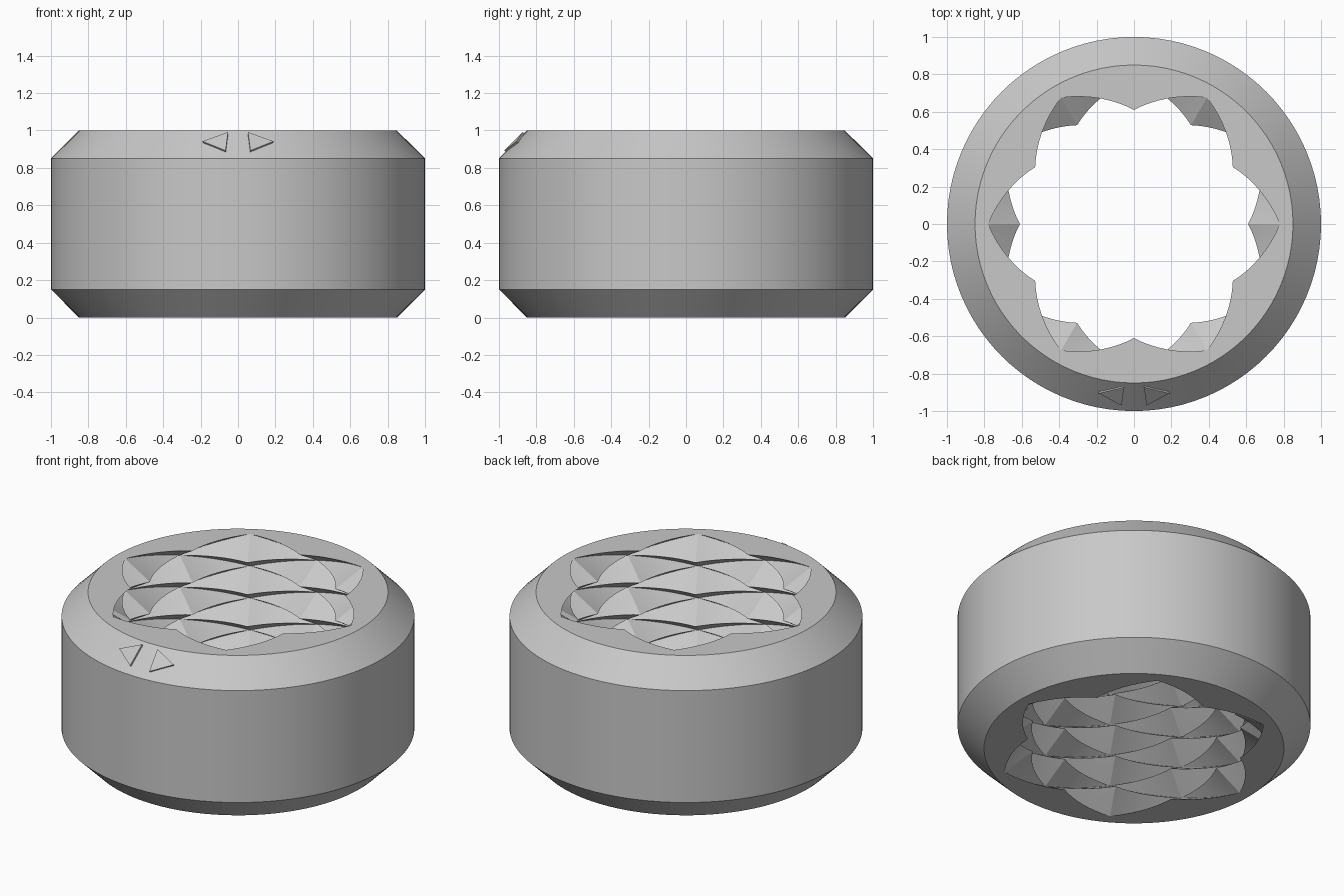
import bpy, bmesh, math
from mathutils import Vector, Matrix

cube = bpy.data.objects.get("Cube")
if cube:
    bpy.data.objects.remove(cube, do_unlink=True)

grey = bpy.data.materials.new("plain grey")
grey.use_nodes = True
colour = (0.58, 0.58, 0.58, 1)
grey.diffuse_color = colour
grey.node_tree.nodes["Principled BSDF"].inputs["Base Color"].default_value = colour

STEPS = 8              # subdivisions of each half pitch
HALF_TURNS = 12        # half pitches around the bore (six thread starts)
HALF_LAYERS = 10       # half pitches over the height
COLS, ROWS = STEPS * HALF_TURNS, STEPS * HALF_LAYERS
ROOT, CREST = 0.78, 0.61


def fold(t):
    """Triangle wave: 0 at even numbers, 1 at odd numbers."""
    return 1 - abs(t % 2 - 1)


def finish(bm, name, angle):
    bmesh.ops.recalc_face_normals(bm, faces=bm.faces)
    mesh = bpy.data.meshes.new(name)
    bm.to_mesh(mesh)
    bm.free()
    mesh.materials.append(grey)
    obj = bpy.data.objects.new(name, mesh)
    bpy.context.collection.objects.link(obj)
    bpy.ops.object.select_all(action='DESELECT')
    obj.select_set(True)
    bpy.context.view_layer.objects.active = obj
    if angle:
        bpy.ops.object.shade_smooth_by_angle(angle=math.radians(angle))
    return obj


# Chamfered ring, its bore cut by crossing left and right hand threads
bm = bmesh.new()


def add_ring(radius_at, z):
    ring = []
    for i in range(COLS):
        a = math.tau * i / COLS
        r = radius_at(i)
        ring.append(bm.verts.new((r * math.cos(a), r * math.sin(a), z)))
    return ring


rings = []
for j in range(ROWS + 1):
    layer = fold(j / STEPS)
    rings.append(add_ring(
        lambda i: ROOT - (ROOT - CREST) * abs(fold(i / STEPS) - layer), j / ROWS))
for radius, z in [(0.85, 1), (1, 0.85), (1, 0.15), (0.85, 0)]:
    rings.append(add_ring(lambda i: radius, z))

for j, lower in enumerate(rings):
    upper = rings[(j + 1) % len(rings)]
    for i in range(COLS):
        k = (i + 1) % COLS
        a, b, c, d = lower[i], lower[k], upper[k], upper[i]
        if j >= ROWS:
            bm.faces.new((a, b, c, d))
        elif (i // STEPS + j // STEPS) % 2 == 0:   # groove root runs a to c
            bm.faces.new((a, b, c))
            bm.faces.new((a, c, d))
        else:                                      # groove root runs b to d
            bm.faces.new((a, b, d))
            bm.faces.new((b, c, d))
finish(bm, "threaded_ring", 20)

# Pair of raised triangular markers on the front of the top chamfer
outward = Vector((0, -1, 1)).normalized()
upslope = Vector((0, 1, 1)).normalized()
centre = Vector((0, -0.915, 0.935))
for side, name in [(1, "left_marker"), (-1, "right_marker")]:
    bm = bmesh.new()
    corners = []
    for x, s in [(-0.06, -0.07), (0.07, 0), (-0.06, 0.07)]:
        corners.append(centre + Vector((side * x, 0, 0)) + upslope * s)
    base = [bm.verts.new(p - outward * 0.02) for p in corners]
    top = [bm.verts.new(p + outward * 0.01) for p in corners]
    bm.faces.new(base)
    bm.faces.new(top)
    for i in range(3):
        k = (i + 1) % 3
        bm.faces.new((base[i], base[k], top[k], top[i]))
    bmesh.ops.rotate(bm, verts=bm.verts, cent=(0, 0, 0),
                     matrix=Matrix.Rotation(side * 0.13, 3, 'Z'))
    finish(bm, name, 0)
